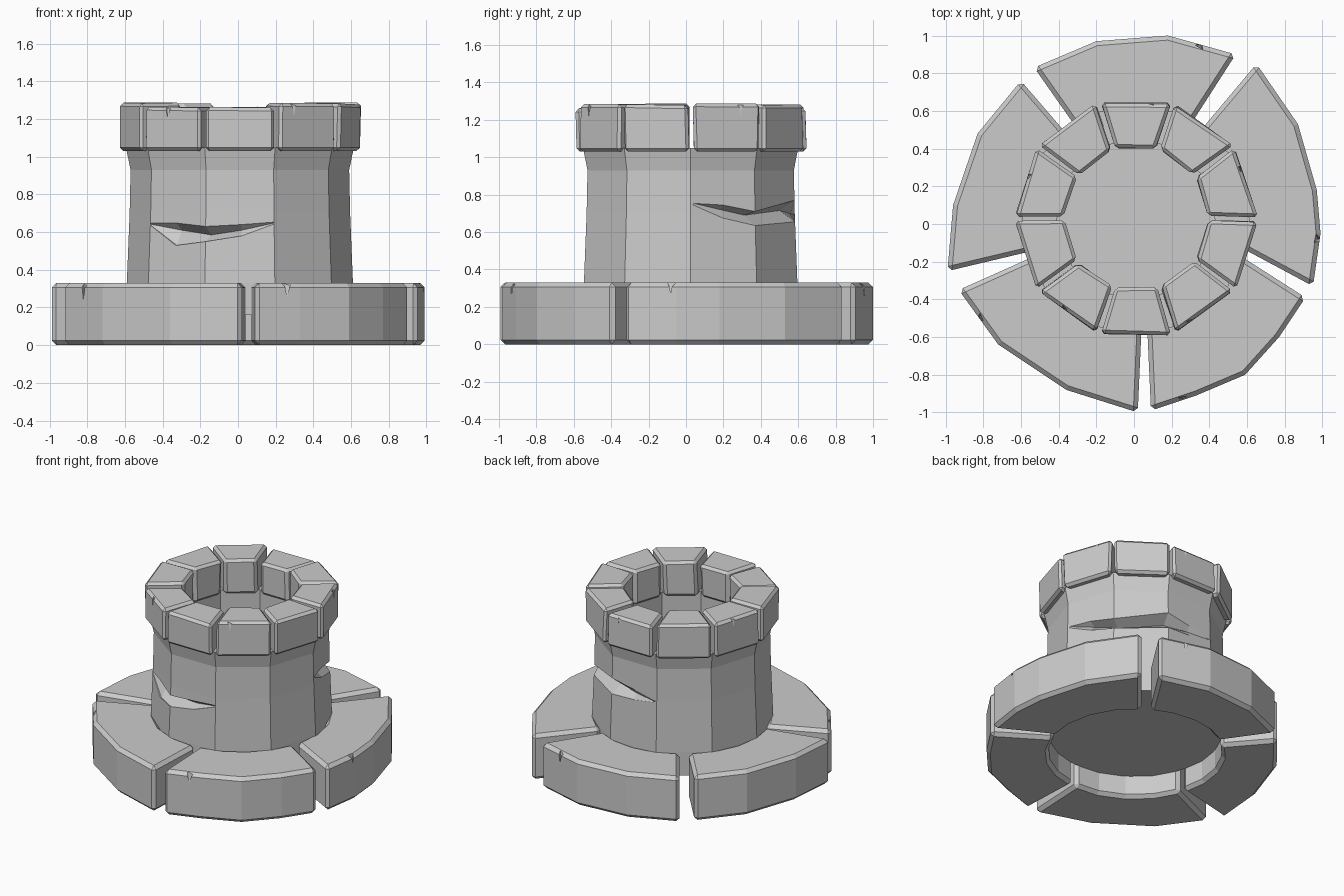
import bpy, bmesh, math, random
from mathutils import Vector, Matrix

if "Cube" in bpy.data.objects:
    bpy.data.objects.remove(bpy.data.objects["Cube"])

random.seed(4)
CX, CY = 0.01, 0.025


def polar(deg, r, z, cx=CX, cy=CY):
    a = math.radians(deg)
    return Vector((cx + r * math.cos(a), cy + r * math.sin(a), z))


def finish(bm, name):
    bmesh.ops.recalc_face_normals(bm, faces=bm.faces)
    me = bpy.data.meshes.new(name)
    bm.to_mesh(me)
    bm.free()
    ob = bpy.data.objects.new(name, me)
    bpy.context.collection.objects.link(ob)
    return ob


def loft(name, rings):
    """Join equal-length closed rings and cap both ends."""
    bm = bmesh.new()
    vs = [[bm.verts.new(p) for p in ring] for ring in rings]
    n = len(vs[0])
    for a, b in zip(vs, vs[1:]):
        for i in range(n):
            j = (i + 1) % n
            bm.faces.new((a[i], a[j], b[j], b[i]))
    bm.faces.new(vs[0])
    bm.faces.new(vs[-1])
    return finish(bm, name)


def stone(name, outline, z0, z1, bevel, jitter=0.0):
    """Extruded outline with worn, chamfered edges."""
    bm = bmesh.new()
    j = lambda: random.uniform(-jitter, jitter)
    lo = [bm.verts.new((x, y, z0)) for x, y in outline]
    hi = [bm.verts.new((x + j(), y + j(), z1 + j() * 0.5)) for x, y in outline]
    n = len(lo)
    for i in range(n):
        k = (i + 1) % n
        bm.faces.new((lo[i], lo[k], hi[k], hi[i]))
    bm.faces.new(lo)
    bm.faces.new(hi)
    bmesh.ops.recalc_face_normals(bm, faces=bm.faces)
    edges = [e for e in bm.edges if e.calc_face_angle(0) > math.radians(40)]
    bmesh.ops.bevel(bm, geom=edges, offset=bevel, segments=1, affect='EDGES')
    return finish(bm, name)


def carve(ob, cutter):
    """Subtract the cutter, bake the result and delete the cutter."""
    m = ob.modifiers.new("cut", 'BOOLEAN')
    m.operation, m.solver, m.object = 'DIFFERENCE', 'EXACT', cutter
    bpy.context.view_layer.update()
    dg = bpy.context.evaluated_depsgraph_get()
    me = bpy.data.meshes.new_from_object(ob.evaluated_get(dg))
    ob.modifiers.clear()
    ob.data = me
    bpy.data.objects.remove(cutter)


def chip(ob, x, y, z, size):
    """Small pointed nick in the top outer edge."""
    bm = bmesh.new()
    ang = math.atan2(y, x) + 0.4
    mat = Matrix.Translation((x, y, z - size)) @ Matrix.Rotation(ang, 4, 'Z')
    bmesh.ops.create_cone(bm, cap_ends=True, segments=3, radius1=0.0005,
                          radius2=size * 0.8, depth=size * 2.4, matrix=mat)
    carve(ob, finish(bm, "chip_cutter"))


# Base: five broken paving blocks (outer outline, inner arc angles, nick)
blocks = {
    "back": ([(0.54, 0.9), (0.18, 1.0), (-0.2, 0.97), (-0.53, 0.83)], (123, 60), (0.35, 0.95)),
    "left": ([(-0.6, 0.76), (-0.83, 0.48), (-0.96, 0.1), (-0.99, -0.25)], (197, 129), None),
    "front_left": ([(-0.93, -0.35), (-0.72, -0.64), (-0.36, -0.88), (0.02, -1.0)], (273, 200), (-0.82, -0.5)),
    "front_right": ([(0.09, -0.99), (0.33, -0.91), (0.59, -0.8), (0.77, -0.6), (0.91, -0.39)], (341, 276), (0.26, -0.93)),
    "right": ([(0.95, -0.33), (0.99, -0.05), (0.97, 0.18), (0.87, 0.53), (0.65, 0.85)], (414, 345), (0.975, -0.08)),
}
for name, (outer, (a0, a1), nick) in blocks.items():
    inner = [polar(a0 + (a1 - a0) * i / 4, 0.575, 0)[:2] for i in range(5)]
    ob = stone("base_block_" + name, outer + inner, 0.0, 0.33, 0.024)
    if nick:
        chip(ob, *nick, 0.33, 0.04)

# Tower: ten-sided hollow shaft with a slight flare under the parapet
profile = [(0.6, 0.16), (0.6, 0.33), (0.585, 0.7), (0.58, 0.93),
           (0.605, 1.05), (0.42, 1.05), (0.42, 0.22)]
tower = loft("tower_shaft", [[polar(36 * i, r, z) for i in range(10)] for r, z in profile])


# Slashes: wedge cuts following the wall (angle, depth r, mid z, top z, low z)
def slash(sections):
    rings = []
    for a, r, zm, zt, zl in sections:
        s = 0.585 * math.cos(math.radians(18)) / math.cos(math.radians(a % 36 - 18))
        rings.append([polar(a, r, zm), polar(a, s, zt), polar(a, 0.8, zt + 0.01),
                      polar(a, 0.8, zl - 0.01), polar(a, s, zl)])
    carve(tower, loft("slash_cutter", rings))


slash([(216, 0.585, 0.642, 0.647, 0.637), (233, 0.51, 0.61, 0.648, 0.53),
       (252, 0.49, 0.585, 0.63, 0.55), (271, 0.52, 0.61, 0.64, 0.58),
       (288, 0.585, 0.648, 0.653, 0.643)])
slash([(1, 0.583, 0.755, 0.765, 0.745), (18, 0.51, 0.72, 0.745, 0.675),
       (36, 0.49, 0.69, 0.71, 0.635), (72, 0.5, 0.715, 0.77, 0.655),
       (90, 0.53, 0.7, 0.735, 0.66), (107, 0.583, 0.69, 0.695, 0.685)])

# Parapet: ring of ten wedge stones with narrow gaps
heights = [1.262, 1.285, 1.28, 1.285, 1.28, 1.262, 1.28, 1.285, 1.285, 1.262]
for k in range(10):
    a = math.radians(270 + 36 * k)
    rad, tan = Vector((math.cos(a), math.sin(a))), Vector((-math.sin(a), math.cos(a)))
    c = Vector((CX, CY + 0.005))
    outline = [tuple(c + rad * d + tan * t) for d, t in
               [(0.615, -0.186), (0.615, 0.186), (0.37, 0.108), (0.37, -0.108)]]
    ob = stone(f"parapet_stone_{k + 1}", outline, 1.03, heights[k], 0.018, 0.008)
    if k % 2:
        p = c + rad * 0.613 + tan * random.uniform(-0.1, 0.1)
        chip(ob, p.x, p.y, heights[k], 0.03)
